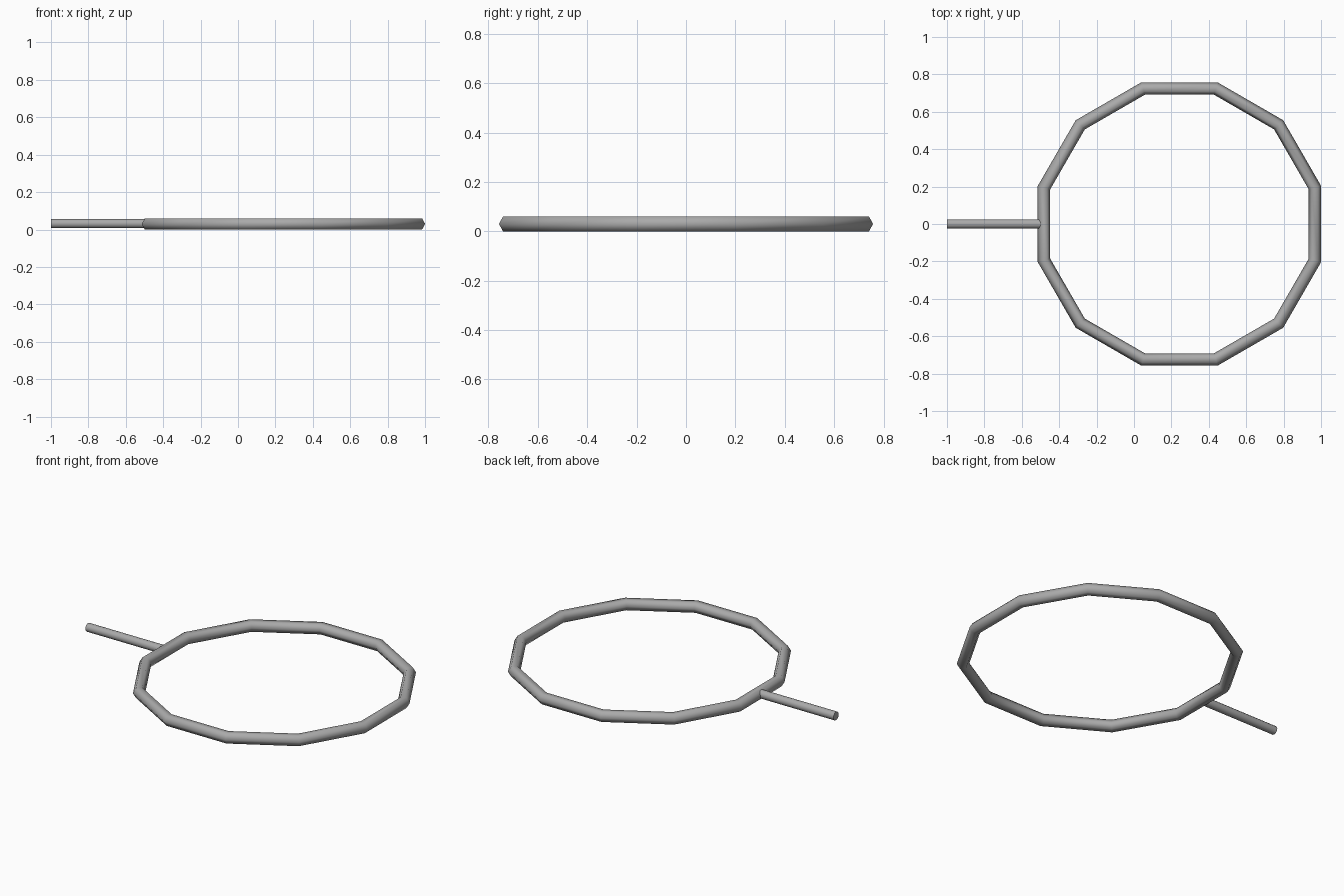
import bpy
import math

if "Cube" in bpy.data.objects:
    bpy.data.objects.remove(bpy.data.objects["Cube"])

RING_R, TUBE_R = 0.75, 0.0345
CENTRE_X = 0.243
Z = TUBE_R * math.sin(math.radians(60))

# Dark grey metal
metal = bpy.data.materials.new("dark_metal")
metal.diffuse_color = (0.4, 0.4, 0.4, 1)
metal.use_nodes = True
metal.node_tree.nodes["Principled BSDF"].inputs["Base Color"].default_value = metal.diffuse_color

# Twelve-sided hoop with a hexagonal tube, flats facing +x and -x
bpy.ops.mesh.primitive_torus_add(major_segments=12, minor_segments=6,
                                 major_radius=RING_R, minor_radius=TUBE_R,
                                 location=(CENTRE_X, 0, Z),
                                 rotation=(0, 0, math.radians(15)))
hoop = bpy.context.object
hoop.name = "hoop"
hoop.data.materials.append(metal)
bpy.ops.object.shade_smooth()

# Straight handle running into the hoop
x0, x1 = -1.0, -0.49
bpy.ops.mesh.primitive_cylinder_add(vertices=12, radius=0.025, depth=x1 - x0,
                                    location=((x0 + x1) / 2, 0, Z + 0.002),
                                    rotation=(0, math.radians(90), 0))
handle = bpy.context.object
handle.name = "handle"
handle.data.materials.append(metal)
bpy.ops.object.shade_smooth_by_angle(angle=math.radians(40))
